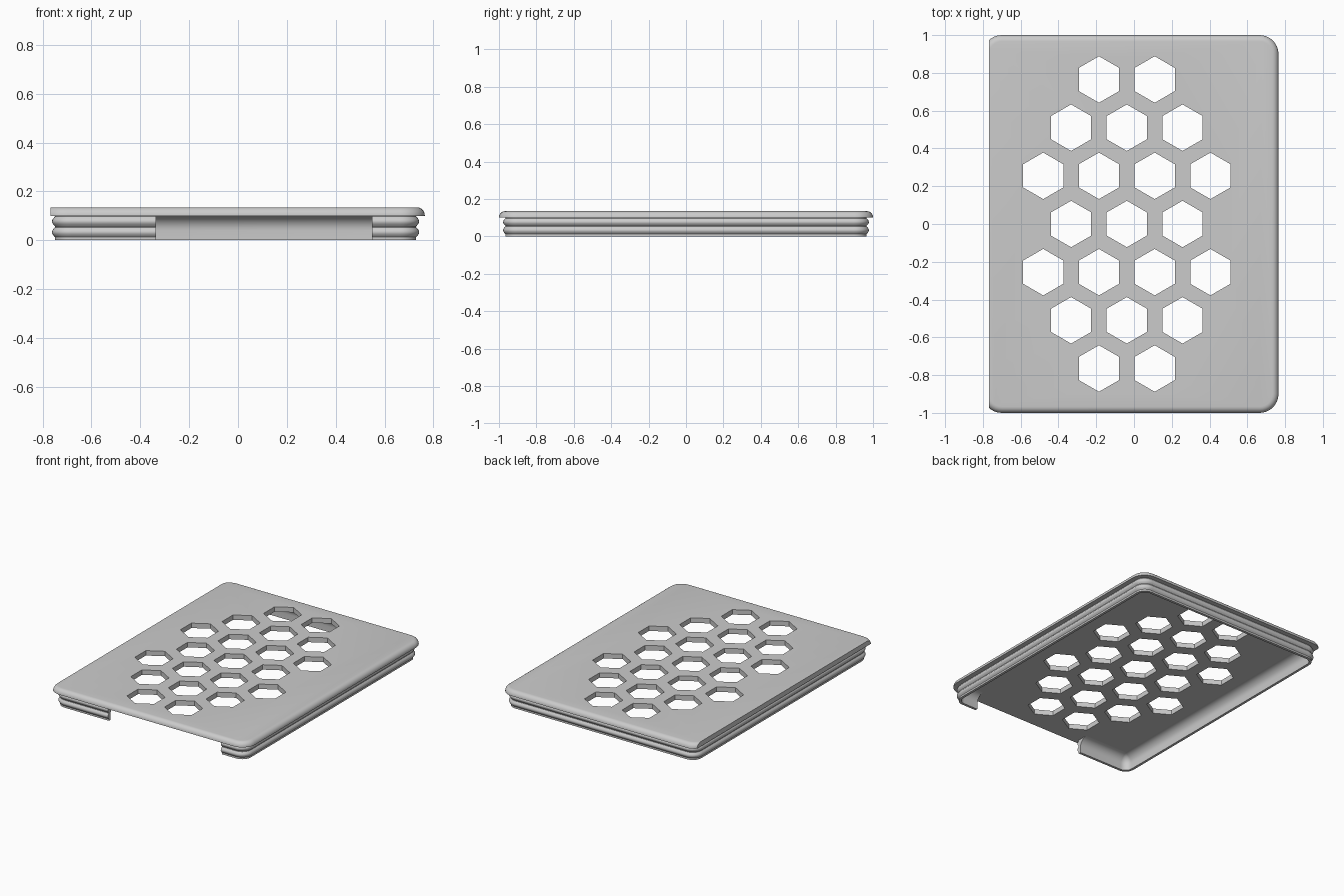
import bpy
import bmesh
import math
from mathutils import Matrix

cube = bpy.data.objects.get("Cube")
if cube:
    bpy.data.objects.remove(cube, do_unlink=True)

grey = bpy.data.materials.new("plain grey")
grey.use_nodes = True
colour = (0.6, 0.6, 0.6, 1)
grey.diffuse_color = colour
grey.node_tree.nodes["Principled BSDF"].inputs["Base Color"].default_value = colour


def outline(x0, x1, y, r, inset, steps=8):
    """Rounded rectangle pulled inwards by inset."""
    rad = max(r - inset, 0.012)
    x0, x1, y = x0 + inset + rad, x1 - inset - rad, y - inset - rad
    corners = [(x1, y), (x0, y), (x0, -y), (x1, -y)]
    points = []
    for q, (cx, cy) in enumerate(corners):
        for i in range(steps + 1):
            a = math.pi / 2 * (q + i / steps)
            points.append((cx + rad * math.cos(a), cy + rad * math.sin(a)))
    return points


def sweep(bm, shape, profile, closed):
    """Skin (inset, z) profile points around the outline."""
    rings = [[bm.verts.new((x, y, z)) for x, y in outline(*shape, inset)]
             for inset, z in profile]
    pairs = list(zip(rings, rings[1:]))
    if closed:
        pairs.append((rings[-1], rings[0]))
    else:
        bm.faces.new(rings[0])
        bm.faces.new(rings[-1])
    n = len(rings[0])
    for a, b in pairs:
        for i in range(n):
            j = (i + 1) % n
            bm.faces.new((a[i], a[j], b[j], b[i]))
    bmesh.ops.recalc_face_normals(bm, faces=bm.faces)


def finish(bm, name):
    mesh = bpy.data.meshes.new(name)
    bm.to_mesh(mesh)
    bm.free()
    mesh.materials.append(grey)
    ob = bpy.data.objects.new(name, mesh)
    bpy.context.collection.objects.link(ob)
    return ob


def cut(ob, cutter):
    mod = ob.modifiers.new("cut", 'BOOLEAN')
    mod.operation = 'DIFFERENCE'
    mod.solver = 'EXACT'
    mod.object = cutter
    bpy.context.view_layer.objects.active = ob
    bpy.ops.object.modifier_apply(modifier=mod.name)


# Lid plate: rounded top edge, sliced off square on one long side
TOP, UNDER, FILLET = 0.135, 0.1, 0.033
profile = [(0, UNDER)]
for i in range(7):
    a = math.pi / 2 * i / 6
    profile.append((FILLET * (1 - math.cos(a)), TOP - FILLET * (1 - math.sin(a))))
bm = bmesh.new()
sweep(bm, (-0.8, 0.765, 1.0, 0.1), profile, closed=False)
result = bmesh.ops.bisect_plane(bm, geom=bm.verts[:] + bm.edges[:] + bm.faces[:],
                                plane_co=(-0.768, 0, 0), plane_no=(-1, 0, 0),
                                clear_outer=True)
bmesh.ops.holes_fill(bm, edges=[e for e in bm.edges if e.is_boundary])
bmesh.ops.recalc_face_normals(bm, faces=bm.faces)
plate = finish(bm, "lid_plate")

# Skirt: two outer snap ridges, inner cove blending into the plate
THICK, COVE, BULGE = 0.03, 0.06, 0.012
profile = [(BULGE, 0)]
for low, high in ((0.013, 0.053), (0.057, 0.097)):
    for i in range(7):
        t = i / 6
        profile.append((BULGE * (1 - math.sin(math.pi * t)), low + (high - low) * t))
profile += [(BULGE, 0.102), (THICK + COVE, 0.102)]
for i in range(8, -1, -1):
    a = math.pi / 2 * i / 8
    profile.append((THICK + COVE * (1 - math.cos(a)), UNDER - COVE * (1 - math.sin(a))))
profile.append((THICK, 0))
bm = bmesh.new()
sweep(bm, (-0.762, 0.742, 0.978, 0.08), profile, closed=True)
skirt = finish(bm, "skirt")

# Notch through the front of the skirt
bm = bmesh.new()
bmesh.ops.create_cube(bm, size=1, matrix=Matrix.Translation((0.107, -0.95, 0.05))
                      @ Matrix.Diagonal((0.885, 0.2, 0.2, 1)))
notch = finish(bm, "notch_cutter")
cut(skirt, notch)

# Honeycomb vents
bm = bmesh.new()
for row, count in zip(range(-3, 4), (2, 3, 4, 3, 4, 3, 2)):
    for col in range(count):
        x = -0.038 + 0.295 * (col - (count - 1) / 2)
        bmesh.ops.create_cone(bm, cap_ends=True, segments=6, radius1=0.123,
                              radius2=0.123, depth=0.4,
                              matrix=Matrix.Translation((x, row * 0.255, 0.1)))
# Turn the hexagons so that a corner points along the long side
for v in bm.verts:
    v.co.z += 0
vents = finish(bm, "vent_cutter")
for ob in (plate, skirt):
    cut(ob, vents)
for helper in (notch, vents):
    bpy.data.objects.remove(helper, do_unlink=True)

for ob in (plate, skirt):
    bpy.ops.object.select_all(action='DESELECT')
    ob.select_set(True)
    bpy.context.view_layer.objects.active = ob
    bpy.ops.object.shade_smooth_by_angle(angle=math.radians(35))
